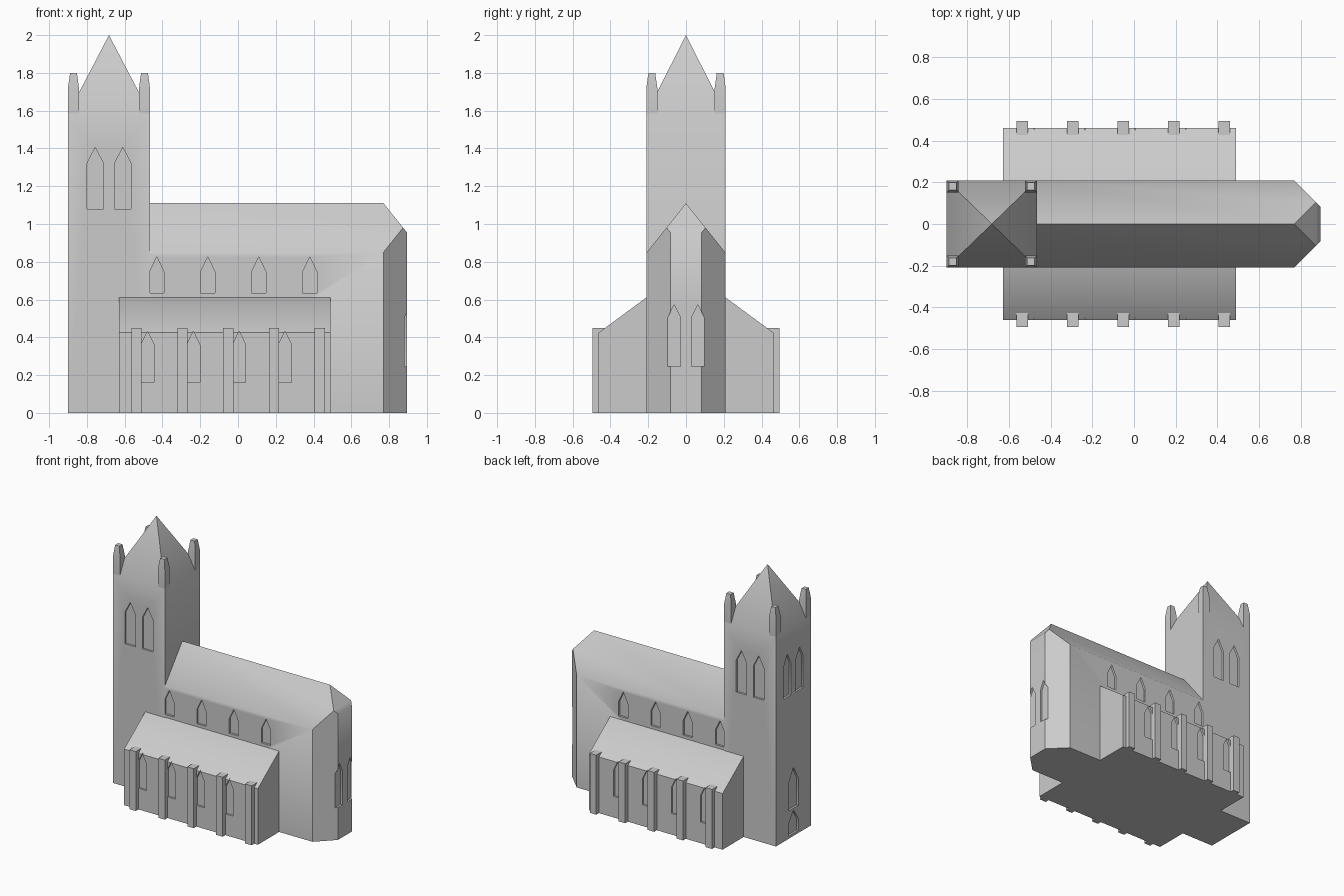
import bpy, bmesh, math
from mathutils import Vector, Matrix

if "Cube" in bpy.data.objects:
    bpy.data.objects.remove(bpy.data.objects["Cube"])

stone = bpy.data.materials.new("grey stone")
stone.diffuse_color = (0.6, 0.6, 0.6, 1)
stone.use_nodes = True
stone.node_tree.nodes["Principled BSDF"].inputs["Base Color"].default_value = stone.diffuse_color


def make(name, bm):
    bmesh.ops.recalc_face_normals(bm, faces=bm.faces[:])
    me = bpy.data.meshes.new(name)
    bm.to_mesh(me)
    bm.free()
    me.materials.append(stone)
    ob = bpy.data.objects.new(name, me)
    bpy.context.collection.objects.link(ob)
    return ob


def prism(bm, pts, offset):
    """Extrude a closed polygon by an offset."""
    f = bm.faces.new([bm.verts.new(p) for p in pts])
    ret = bmesh.ops.extrude_face_region(bm, geom=[f], use_keep_orig=True)
    verts = [g for g in ret["geom"] if isinstance(g, bmesh.types.BMVert)]
    bmesh.ops.translate(bm, verts=verts, vec=offset)


def lofted(bm, cx, cy, rings):
    """Stack of rectangular rings (half x, half y, z); a zero ring is an apex."""
    prev = None
    for hx, hy, z in rings:
        if hx == 0:
            ring = [bm.verts.new((cx, cy, z))] * 4
        else:
            ring = [bm.verts.new((cx + a * hx, cy + b * hy, z))
                    for a, b in ((-1, -1), (1, -1), (1, 1), (-1, 1))]
        if prev is None:
            bm.faces.new(ring[::-1])
        else:
            for i in range(4):
                j = (i + 1) % 4
                quad = [prev[i], prev[j], ring[j], ring[i]]
                bm.faces.new(list(dict.fromkeys(quad)))
        prev = ring
    if rings[-1][0]:
        bm.faces.new(prev)


def lancet(bm, direction, wall, centre, width, z0, z1, z2, depth=0.015):
    """Pointed window cutter; direction is the wall's outward axis."""
    n = Vector(direction)
    side = Vector((abs(n.y), abs(n.x), 0))
    w = width / 2
    outline = [(-w, z0), (w, z0), (w, z1), (0, z2), (-w, z1)]
    pts = [n * (wall - depth) + side * (centre + u) + Vector((0, 0, z))
           for u, z in outline]
    prism(bm, pts, n * (depth + 0.02))


def carve(ob, bm):
    """Cut the window recesses and bake the result."""
    cutter = make("window_cutter", bm)
    cutter.hide_render = True
    mod = ob.modifiers.new("windows", "BOOLEAN")
    mod.operation = "DIFFERENCE"
    mod.solver = "EXACT"
    mod.object = cutter
    dg = bpy.context.evaluated_depsgraph_get()
    me = bpy.data.meshes.new_from_object(ob.evaluated_get(dg))
    ob.modifiers.clear()
    ob.data = me
    bpy.data.objects.remove(cutter)


FRONT, BACK, LEFT, RIGHT = (0, -1, 0), (0, 1, 0), (-1, 0, 0), (1, 0, 0)

# Tower with pyramid roof
TX, HX, HY = -0.683, 0.217, 0.21
bm = bmesh.new()
lofted(bm, TX, 0, [(HX, HY, 0), (HX, HY, 1.585), (0, 0, 2.0)])
tower = make("tower", bm)
bm = bmesh.new()
for s in (-1, 1):
    for d in (FRONT, BACK):
        lancet(bm, d, HY, TX + s * 0.073, 0.088, 1.08, 1.32, 1.405)
    lancet(bm, LEFT, 0.9, s * 0.073, 0.088, 1.08, 1.32, 1.405)
lancet(bm, LEFT, 0.9, 0, 0.115, 0.21, 0.42, 0.52)
lancet(bm, LEFT, 0.9, 0, 0.115, 0.02, 0.11, 0.195)
carve(tower, bm)

# Corner pinnacles
bm = bmesh.new()
for a in (-1, 1):
    for b in (-1, 1):
        lofted(bm, TX + a * (HX - 0.029), b * (HY - 0.029),
               [(0.029, 0.029, 1.585), (0.029, 0.029, 1.72), (0.018, 0.018, 1.8)])
make("pinnacles", bm)

# Nave: gabled prism, its end trimmed into a chamfered, hipped apse
NY = 0.208
bm = bmesh.new()
prism(bm, [(-0.5, -NY, 0), (-0.5, NY, 0), (-0.5, NY, 0.85), (-0.5, 0, 1.11),
           (-0.5, -NY, 0.85)], Vector((1.395, 0, 0)))
for co, no in (((0.77, -NY, 0), (1, -1, 0)), ((0.77, NY, 0), (1, 1, 0)),
               ((0.77, 0, 1.11), (0.155, 0, 0.125))):
    bmesh.ops.bisect_plane(bm, geom=bm.verts[:] + bm.edges[:] + bm.faces[:],
                           plane_co=co, plane_no=no, clear_outer=True)
    bmesh.ops.holes_fill(bm, edges=[e for e in bm.edges if e.is_boundary])
nave = make("nave", bm)
bm = bmesh.new()
for i in range(4):
    for d in (FRONT, BACK):
        lancet(bm, d, NY, -0.43 + 0.27 * i, 0.078, 0.635, 0.745, 0.825)
for s in (-1, 1):
    lancet(bm, RIGHT, 0.895, s * 0.063, 0.068, 0.245, 0.505, 0.572)
carve(nave, bm)

# Side aisles with lean-to roofs
AY = 0.462
bm = bmesh.new()
prism(bm, [(-0.63, -AY, 0), (-0.63, AY, 0), (-0.63, AY, 0.425),
           (-0.63, 0.2, 0.618), (-0.63, -0.2, 0.618), (-0.63, -AY, 0.425)],
      Vector((1.12, 0, 0)))
aisles = make("aisles", bm)
bm = bmesh.new()
for i in range(4):
    for d in (FRONT, BACK):
        lancet(bm, d, AY, -0.479 + 0.2425 * i, 0.07, 0.16, 0.36, 0.432)
carve(aisles, bm)

# Buttresses along both aisles
bm = bmesh.new()
for i in range(5):
    for s in (-1, 1):
        lofted(bm, -0.537 + 0.2425 * i, s * 0.461,
               [(0.027, 0.033, 0), (0.027, 0.033, 0.45)])
make("buttresses", bm)

# Smooth the shallow bends, keep the corners crisp
for ob in bpy.context.collection.objects:
    ob.select_set(True)
    bpy.context.view_layer.objects.active = ob
bpy.ops.object.shade_smooth_by_angle(angle=math.radians(40))
